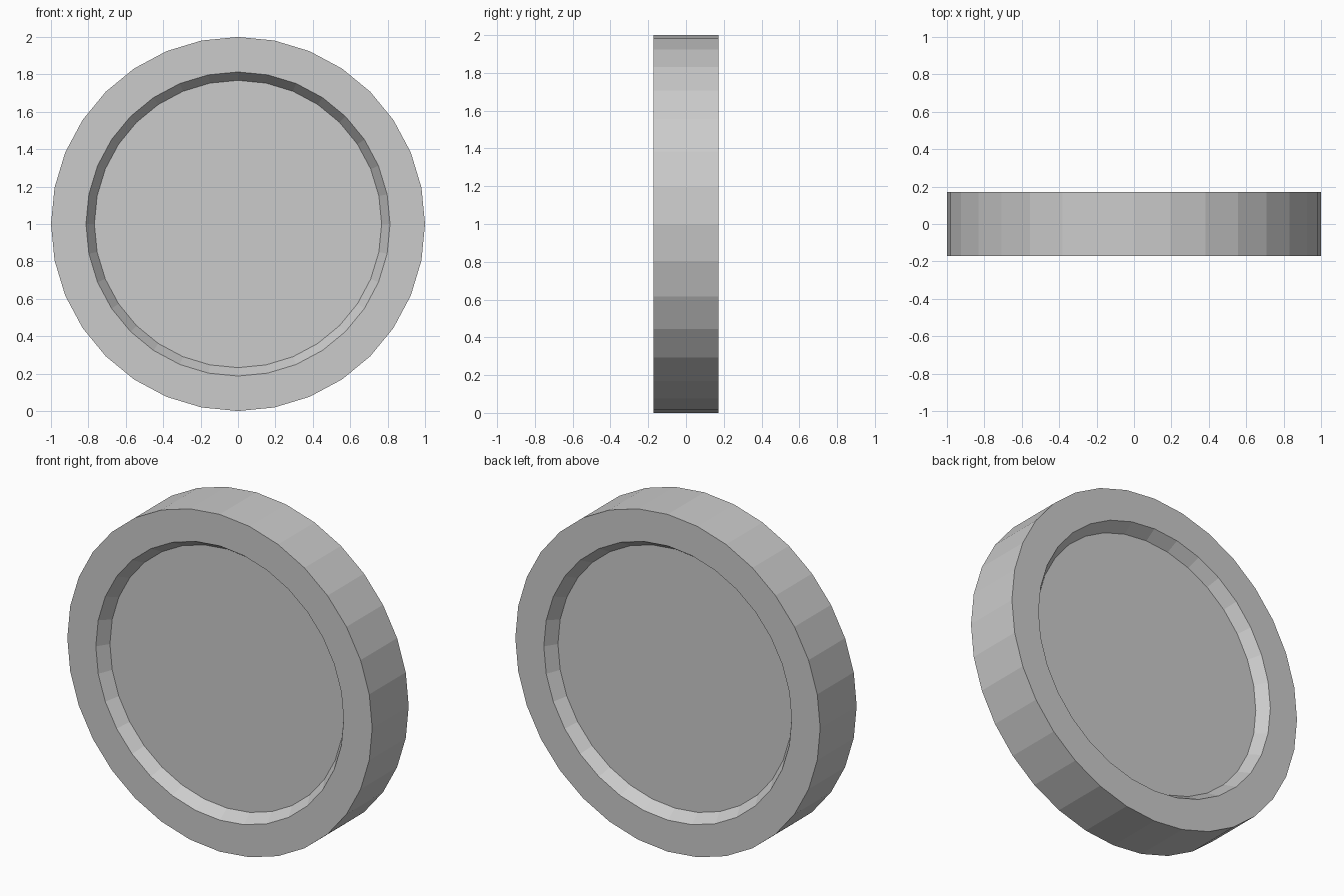
import bpy, bmesh
from math import sin, cos, pi

if "Cube" in bpy.data.objects:
    bpy.data.objects.remove(bpy.data.objects["Cube"])

SIDES = 32
# Lathe profile (radius, y): front floor, front lip, rim, back lip, back floor
PROFILE = [(0.768, -0.103), (0.813, -0.171), (1.0, -0.171),
           (1.0, 0.171), (0.813, 0.171), (0.768, 0.103)]

bm = bmesh.new()
rings = [[bm.verts.new((r * cos(2 * pi * i / SIDES), y, 1 + r * sin(2 * pi * i / SIDES)))
          for i in range(SIDES)] for r, y in PROFILE]

# Bands between rings
for a, b in zip(rings, rings[1:]):
    for i in range(SIDES):
        j = (i + 1) % SIDES
        bm.faces.new((a[i], a[j], b[j], b[i]))

# Recessed floors on both sides
bm.faces.new(rings[0])
bm.faces.new(rings[-1])
bmesh.ops.recalc_face_normals(bm, faces=bm.faces[:])

mesh = bpy.data.meshes.new("recessed_disc")
bm.to_mesh(mesh)
bm.free()
bpy.context.collection.objects.link(bpy.data.objects.new("recessed_disc", mesh))
